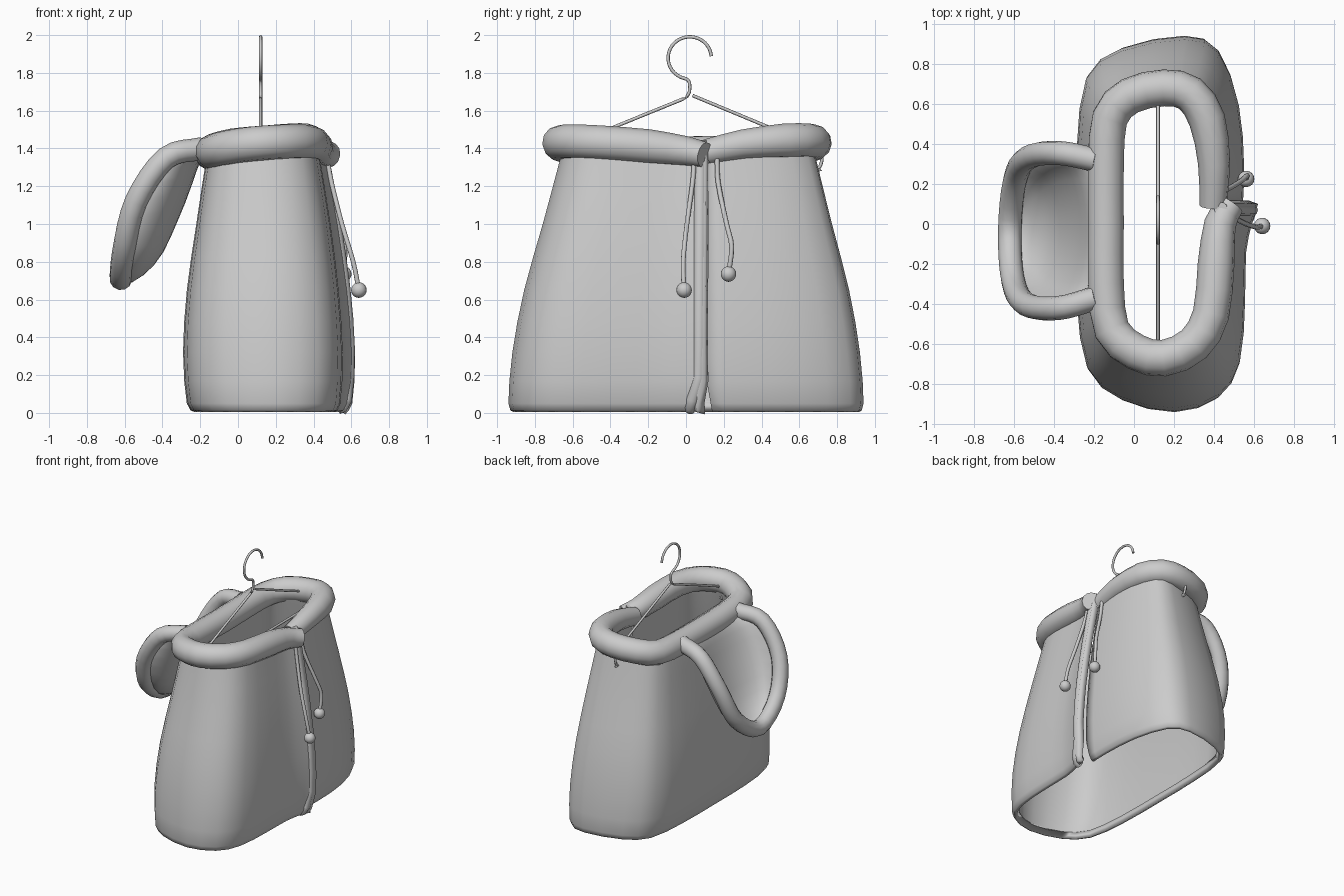
import bpy, math
from mathutils import Vector

if "Cube" in bpy.data.objects:
    bpy.data.objects.remove(bpy.data.objects["Cube"])


def spline(points, steps):
    """Catmull-Rom resampling of a few control points."""
    p = [Vector(q) for q in points]
    p = [2 * p[0] - p[1]] + p + [2 * p[-1] - p[-2]]
    out = []
    for i in range(1, len(p) - 2):
        a, b, c, d = p[i - 1:i + 3]
        for k in range(steps):
            t = k / steps
            out.append(0.5 * (2 * b + (c - a) * t + (2 * a - 5 * b + 4 * c - d) * t * t
                              + (3 * b - a - 3 * c + d) * t ** 3))
    return out + [p[-2]]


def smooth(obj):
    bpy.ops.object.select_all(action='DESELECT')
    obj.select_set(True)
    bpy.context.view_layer.objects.active = obj
    bpy.ops.object.shade_smooth_by_angle(angle=math.radians(50))


def sheet(name, rows, thickness):
    """Cloth surface through rows of points, given a thickness."""
    n = len(rows[0])
    faces = [(i * n + j, (i + 1) * n + j, (i + 1) * n + j + 1, i * n + j + 1)
             for i in range(len(rows) - 1) for j in range(n - 1)]
    mesh = bpy.data.meshes.new(name)
    mesh.from_pydata([tuple(v) for r in rows for v in r], [], faces)
    obj = bpy.data.objects.new(name, mesh)
    bpy.context.collection.objects.link(obj)
    smooth(obj)
    mod = obj.modifiers.new("thickness", 'SOLIDIFY')
    mod.thickness, mod.offset = thickness, -1
    return obj


def tube(name, points, radius, steps=3, sides=3, tip=1.0):
    """Round tube along a path, optionally narrowed at both tips."""
    path = spline(points, steps) if steps > 1 else [Vector(p) for p in points]
    curve = bpy.data.curves.new(name, 'CURVE')
    curve.dimensions = '3D'
    curve.bevel_depth, curve.bevel_resolution = radius, sides
    curve.use_fill_caps = True
    s = curve.splines.new('POLY')
    s.points.add(len(path) - 1)
    for i, (pt, co) in enumerate(zip(s.points, path)):
        pt.co = (*co, 1)
        end = min(i, len(path) - 1 - i)
        pt.radius = tip + (1 - tip) * min(1, end / 4)
    s.use_smooth = True
    obj = bpy.data.objects.new(name, curve)
    bpy.context.collection.objects.link(obj)
    return obj


# Cape body: one plan outline, open at the front seam, scaled up the height
outline = spline([(.615, .10, 0), (.585, -.0, 0), (.555, -.15, 0), (.55, -.4, 0), (.525, -.7, 0),
                  (.42, -.87, 0), (.2, -.94, 0), (-.07, -.88, 0), (-.235, -.73, 0),
                  (-.285, -.4, 0), (-.29, 0, 0), (-.285, .4, 0), (-.24, .74, 0), (-.07, .88, 0),
                  (.25, .94, 0), (.42, .87, 0), (.52, .6, 0), (.545, .3, 0), (.54, .11, 0)], 2)
levels = spline([(-.23, .56, .915), (-.27, .60, .94), (-.29, .615, .92), (-.27, .59, .86),
                 (-.22, .54, .765), (-.17, .48, .68), (-.15, .465, .66)], 2)
heights = spline([(0, 0, z) for z in (.005, .05, .32, .65, 1.0, 1.33, 1.42)], 2)
rows = []
for (x0, x1, ymax), h in zip(levels, heights):
    s = ymax / .94
    row = []
    for p in outline:
        u = (p.x + .29) / .9
        row.append([x0 + u * (x1 - x0), p.y * s + .12 * (1 - s) * u * u, max(h.z, .005)])
    flare = max(0, 1 - h.z / .16)          # corners open slightly at the hem
    row[0][1] -= .05 * flare
    row[-1][1] += .03 * flare
    rows.append(row)
sheet("cape_body", rows, .05)

# Rolled edge inside the overlapping front panel
tube("front_edge_roll", [(r[0][0] - .035, r[0][1] - .03, r[0][2] + .02) for r in rows], .034, 1)

# Padded collar
tube("collar", [(.485, .10, 1.365), (.43, .0, 1.385), (.41, -.2, 1.41), (.385, -.45, 1.43),
                (.3, -.6, 1.435), (.15, -.67, 1.43), (.01, -.64, 1.415), (-.11, -.53, 1.39),
                (-.14, -.3, 1.38), (-.14, 0, 1.375), (-.14, .3, 1.38), (-.12, .53, 1.39),
                (-.02, .64, 1.415), (.15, .68, 1.43), (.28, .65, 1.44), (.365, .52, 1.44),
                (.40, .3, 1.42), (.395, .09, 1.375)], .092, 2, 4, .74)

# Hood hanging at the back: rolled rim and sagging pouch
rim = [(-.19, .32, 1.40), (-.38, .355, 1.35), (-.53, .33, 1.12), (-.595, .22, .86),
       (-.62, -.03, .71), (-.605, -.28, .86), (-.54, -.40, 1.12), (-.38, -.42, 1.35),
       (-.19, -.37, 1.40)]
tube("hood_rim", rim, .06, 4, 4)
edge = spline(rim, 3)
half = len(edge) // 2
pouch = []
for i in range(half + 1):
    a, b = edge[i], edge[-1 - i]
    depth = math.sin(math.pi * i / half) if 0 < i < half else 0
    pouch.append([a.lerp(b, k / 12) + Vector((.20, 0, -.09)) * depth
                  * math.sqrt(max(0, 1 - (k / 6 - 1) ** 2)) for k in range(13)])
sheet("hood_pouch", pouch, .02)

# Wire hanger: hook, then shoulders and lower bar
HX = .12
hook = [(HX, .02 + .115 * math.cos(math.radians(a)), 1.879 + .112 * math.sin(math.radians(a)))
        for a in range(5, 246, 20)]
hook += [(HX, .0, 1.768), (HX, .018, 1.75), (HX, .018, 1.70), (HX, 0, 1.67)]
tube("hanger_hook", hook + [(HX, -.02, 1.66), (HX, -.34, 1.53), (HX, -.58, 1.43)], .009, 2, 2)
tube("hanger_shoulders", [(HX, .035, 1.68), (HX, .42, 1.52), (HX, .66, 1.42), (HX, .715, 1.37),
                          (HX, .715, 1.32), (HX, .69, 1.29), (HX, .6, 1.28), (HX, -.56, 1.28),
                          (HX, -.61, 1.32), (HX, -.62, 1.37), (HX, -.58, 1.43)], .009, 3, 2)

# Drawstrings with bead ends
for side, cord in (("left", [(.47, .045, 1.36), (.495, .035, 1.22), (.55, .005, 1.0),
                             (.61, -.015, .80), (.64, -.01, .65)]),
                   ("right", [(.44, .165, 1.36), (.46, .17, 1.22), (.535, .215, 1.0),
                              (.565, .242, .88), (.56, .225, .735)])):
    tube(side + "_drawstring", cord, .013, 3, 2)
    bpy.ops.mesh.primitive_uv_sphere_add(segments=16, ring_count=10, radius=.041, location=cord[-1])
    bead = bpy.context.object
    bead.name = side + "_bead"
    smooth(bead)
